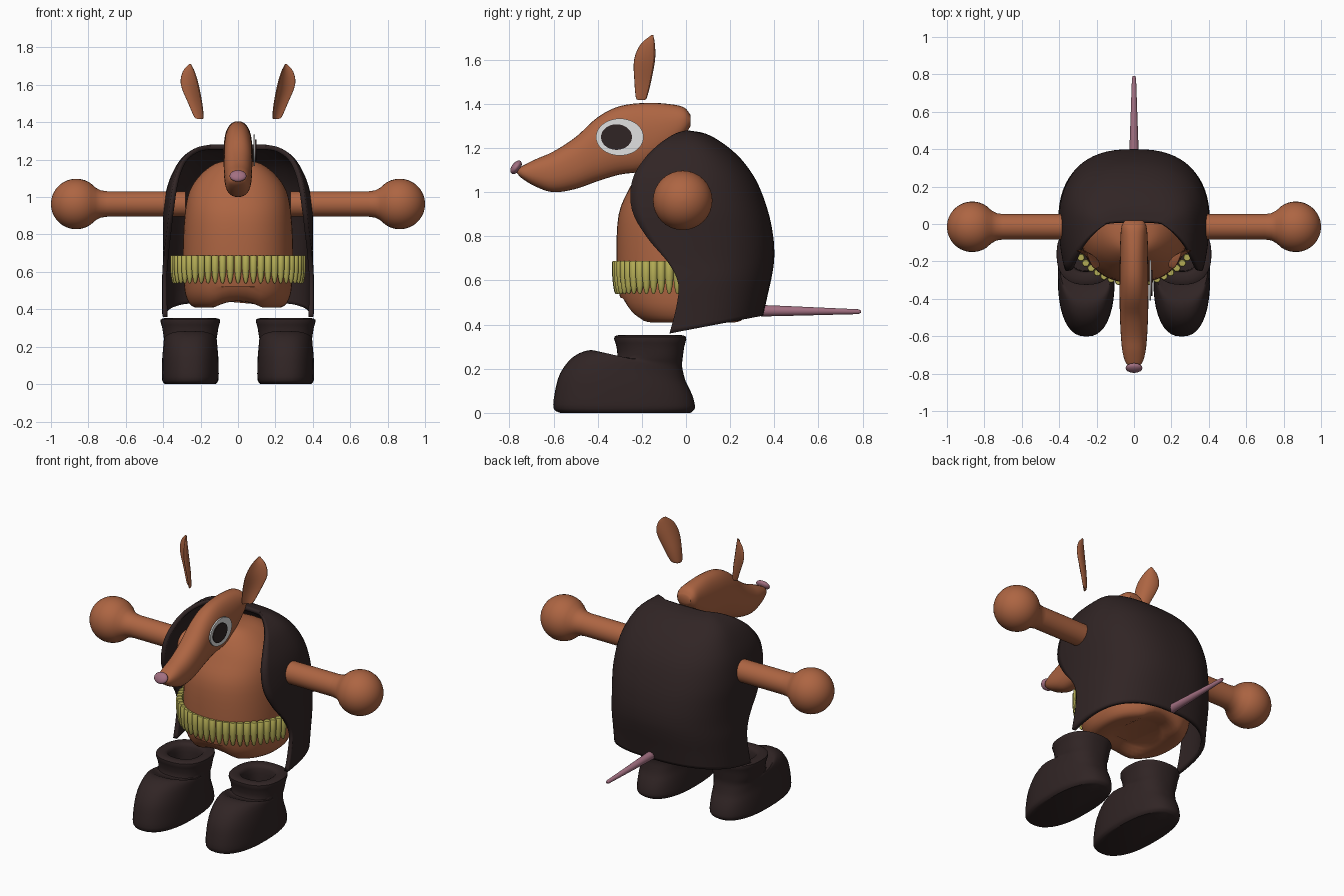
import bpy, bmesh, math
from mathutils import Vector

if "Cube" in bpy.data.objects:
    bpy.data.objects.remove(bpy.data.objects["Cube"])
PARTS = []


def material(name, rgb):
    m = bpy.data.materials.new(name)
    m.use_nodes = True
    m.diffuse_color = (*rgb, 1)
    m.node_tree.nodes["Principled BSDF"].inputs["Base Color"].default_value = (*rgb, 1)
    return m


FUR = material("orange_fur", (0.42, 0.13, 0.055))
DARK = material("dark_leather", (0.03, 0.018, 0.018))
BRASS = material("yellow_brass", (0.45, 0.41, 0.09))
PINK = material("mauve_skin", (0.36, 0.16, 0.22))
WHITE = material("eye_white", (0.75, 0.75, 0.75))


def spline(rows, k=4):
    """Catmull-Rom interpolation of rows of numbers."""
    out = []
    for i in range(len(rows) - 1):
        a, b, c, d = rows[max(i - 1, 0)], rows[i], rows[i + 1], rows[min(i + 2, len(rows) - 1)]
        for j in range(k):
            t = j / k
            out.append([0.5 * (2 * q + (r - p) * t + (2 * p - 5 * q + 4 * r - s) * t * t
                               + (3 * q - p - 3 * r + s) * t ** 3)
                        for p, q, r, s in zip(a, b, c, d)])
    return out + [list(rows[-1])]


def oval(n, power=2.0):
    """Unit superellipse points."""
    pts = []
    for i in range(n):
        c, s = math.cos(math.tau * i / n), math.sin(math.tau * i / n)
        pts.append((math.copysign(abs(c) ** (2 / power), c), math.copysign(abs(s) ** (2 / power), s)))
    return pts


def loft(name, rings, mat, closed=True):
    bm = bmesh.new()
    grid = [[bm.verts.new(p) for p in ring] for ring in rings]
    n = len(grid[0])
    for a, b in zip(grid, grid[1:]):
        for i in range(n if closed else n - 1):
            j = (i + 1) % n
            bm.faces.new((a[i], a[j], b[j], b[i]))
    if closed:
        bm.faces.new(grid[0])
        bm.faces.new(grid[-1])
    bmesh.ops.recalc_face_normals(bm, faces=bm.faces)
    me = bpy.data.meshes.new(name)
    bm.to_mesh(me)
    bm.free()
    me.materials.append(mat)
    ob = bpy.data.objects.new(name, me)
    bpy.context.collection.objects.link(ob)
    PARTS.append(ob)
    return ob


def lathe(name, profile, origin, axis, mat, n=24):
    """Rings of (distance along axis, radius) round an axis."""
    axis = Vector(axis)
    u = axis.orthogonal().normalized()
    v = axis.cross(u)
    return loft(name, [[Vector(origin) + axis * d + (u * c + v * s) * r for c, s in oval(n)]
                       for d, r in profile], mat)


# Body: egg with a hollowed underside
def body_point(x, y, z):
    lift = 0.035 * max(0, 1 - (x / 0.13) ** 2) if z < 0.5 else 0
    return x, y, z + lift


rows = [(1.2, .03, -.1, -.02), (1.18, .12, -.15, .1), (1.12, .2, -.2, .2), (1.03, .26, -.25, .27),
        (.9, .285, -.305, .31), (.7, .295, -.315, .33), (.55, .29, -.305, .33),
        (.46, .275, -.27, .31), (.41, .23, -.2, .26), (.42, .12, -.1, .15)]
loft("body", [[body_point(w * c, (f + b) / 2 + (b - f) / 2 * s, z) for c, s in oval(48, 2.3)]
              for z, w, f, b in spline(rows)], FUR)

# Cape: shell open at the front, hem rising to the back
rows = [(1.28, .15, 0, .01), (1.265, .22, -.05, .09), (1.22, .29, -.12, .17), (1.15, .34, -.19, .25),
        (1.05, .38, -.245, .32), (.92, .4, -.245, .37), (.8, .4, -.18, .395), (.68, .4, -.08, .4),
        (.58, .405, -.035, .39), (.47, .405, -.045, .37), (.36, .405, -.075, .35)]
rings = []
for z, w, f, g in spline(rows):
    side = [(w * (1 - 1.3 * (f * k / 6) ** 2), f * k / 6) for k in range(6, 0, -1)]
    back = [(w * c, g * s) for c, s in oval(64, 2.5)[:33]]
    plan = side + back + [(-x, y) for x, y in reversed(side)]
    fade = min(1, max(0, (0.8 - z) / 0.44))
    rings.append([(x, y, z + fade * 0.19 * (y + 0.075)) for x, y in plan])
cape = loft("cape", rings, DARK, closed=False)
thick = cape.modifiers.new("thickness", "SOLIDIFY")
thick.thickness = 0.025
thick.offset = -1

# Head: long snout lofted from tip to nape
rows = [(-.765, 1.105, 1.085, .02), (-.74, 1.12, 1.06, .045), (-.68, 1.15, 1.025, .062),
        (-.6, 1.185, 1.0, .07), (-.5, 1.25, 1.015, .075), (-.4, 1.34, 1.05, .077),
        (-.3, 1.39, 1.08, .077), (-.18, 1.405, 1.1, .076), (-.08, 1.4, 1.17, .073),
        (-.01, 1.385, 1.25, .066), (.02, 1.35, 1.3, .045)]
loft("head", [[(w * c, y, (t + b) / 2 + (t - b) / 2 * s) for c, s in oval(32, 2.3)]
              for y, t, b, w in spline(rows)], FUR)

# Nose: small tilted button
ball = [(-math.cos(math.pi * i / 12), math.sin(math.pi * i / 12) + 0.001) for i in range(13)]
nose = lathe("nose", ball, (0, 0, 0), (0, 0, 1), PINK)
nose.scale = (.045, .02, .035)
nose.rotation_euler = (math.radians(-35), 0, 0)
nose.location = (0, -.77, 1.113)

# Eye: thin plates on the left of the head
for name, y, ry, rz, x0, x1, mat in (("eye", -.3, .108, .084, .083, .092, WHITE),
                                     ("pupil", -.315, .07, .058, .092, .098, DARK)):
    loft(name, [[(x, y + ry * c, 1.25 + rz * s) for c, s in oval(40)] for x in (x0, x1)], mat)

# Bandolier: row of rounded pegs round the belly
COUNT = 25
peg = [(0, .017), (.004, .02), (.07, .02), (.11, .016), (.14, .01), (.15, .003)]
for i in range(COUNT):
    a = math.radians(-83 + 166 * i / (COUNT - 1))
    lathe(f"cartridge_{i + 1}", peg, (.345 * math.sin(a), -.315 * math.cos(a), .688), (0, 0, -1), BRASS, 12)

# Tail
lathe("tail", [(0, .026), (.1, .023), (.44, .011), (.452, .006)], (0, .34, .463), (0, 1, -.01), PINK)

for side, sx in (("left", 1), ("right", -1)):
    # Arm ending in a ball hand
    hand = [(.865 + .135 * math.cos(a), .135 * math.sin(a))
            for a in (math.radians(d) for d in range(125, 0, -8))]
    lathe(side + "_arm", [(.28, .068), (.7, .068), (.735, .073), (.762, .088)] + hand + [(1, .002)],
          (0, -.015, .963), (sx, 0, 0), FUR, 32)

    # Ear: cupped leaf facing forward and outward
    rows = [(1.418, .2, -.2, .02), (1.43, .205, -.198, .035), (1.5, .222, -.19, .052),
            (1.6, .25, -.18, .066), (1.67, .258, -.168, .045), (1.712, .256, -.152, .006)]
    rings = []
    for z, x, y, w in spline(rows):
        ring = []
        for c, s in oval(20):
            out = 0.2 * w * s + 0.4 * w * (c * c - 0.5)
            ring.append((sx * (x + .7 * (w * c + out)), y + .7 * (w * c - out), z))
        rings.append(ring)
    loft(side + "_ear", rings, FUR)

    # Boot: rings tilt over the toe, then rise into the shaft and fold inside
    rows = [(-.57, .02, 0, 0, .135), (-.6, .04, .02, .02, .15), (-.595, .035, .09, .06, .152),
            (-.57, .02, .18, .1, .15), (-.51, 0, .255, .14, .145), (-.43, -.012, .285, .18, .142),
            (-.365, -.018, .262, .215, .14), (-.315, -.015, .25, .25, .142),
            (-.315, -.008, .3, .3, .15), (-.325, 0, .345, .345, .158),
            (-.28, -.045, .352, .352, .115), (-.255, -.07, .33, .33, .09), (-.25, -.075, .24, .24, .085)]
    loft(side + "_boot", [[(sx * .255 + w * c, (f + b) / 2 + (b - f) / 2 * s, zf + (zb - zf) * (s + 1) / 2)
                           for c, s in oval(40, 2.4)]
                          for f, b, zf, zb, w in spline(rows, 3)], DARK)

# Smooth shading with sharp creases kept
bpy.ops.object.select_all(action="DESELECT")
for ob in PARTS:
    ob.select_set(True)
bpy.context.view_layer.objects.active = PARTS[0]
bpy.ops.object.shade_smooth_by_angle(angle=math.radians(40))
